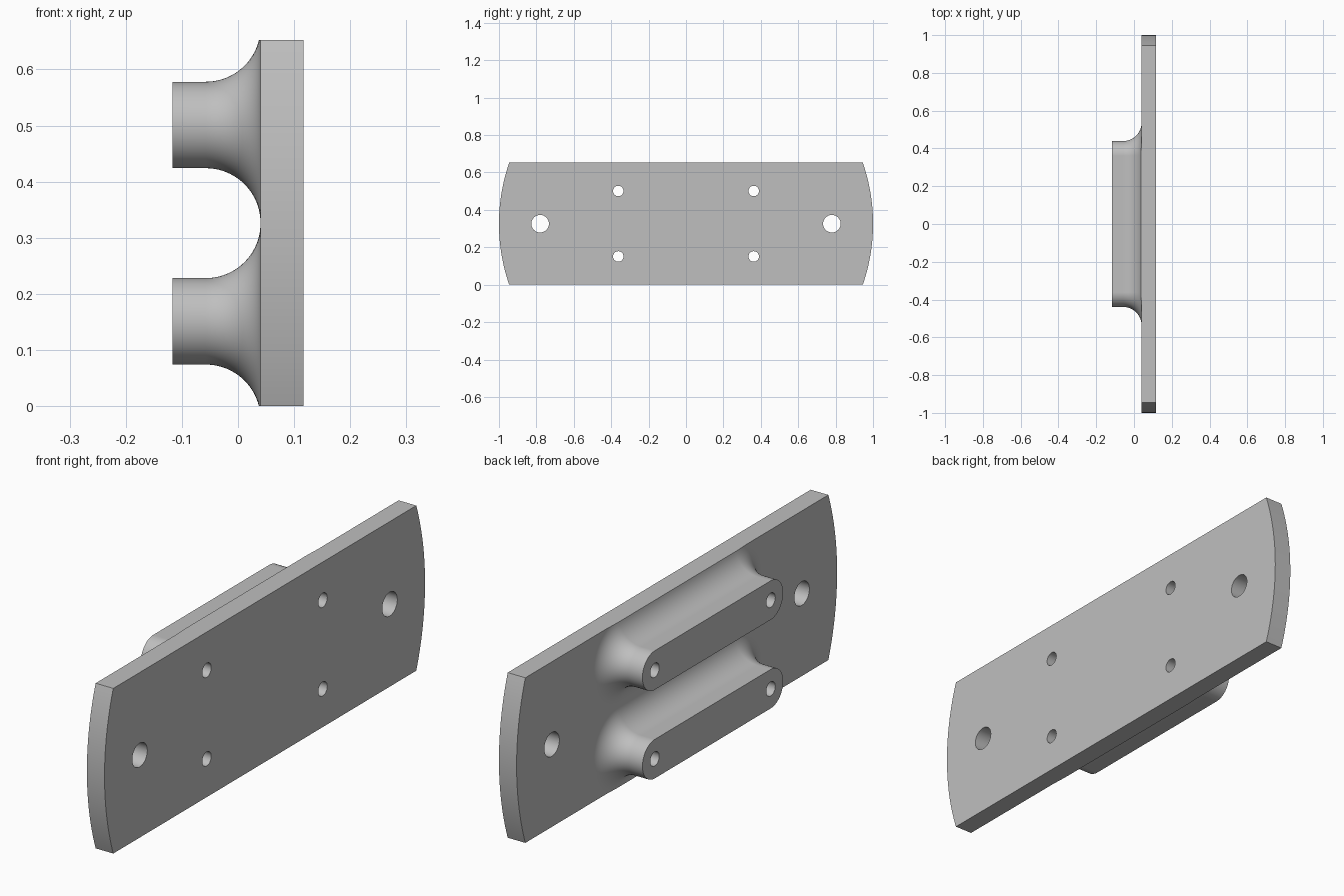
import bpy, bmesh
from math import sin, cos, pi, sqrt, radians
from mathutils import Matrix

HEIGHT = 0.652
MID = HEIGHT / 2
BACK, FACE, TIP = 0.117, 0.04, -0.117      # x of plate back, plate front, rail tip
RAIL_Z = (MID - 0.175, MID + 0.175)
RAIL_Y, RAIL_R, FILLET = 0.362, 0.077, 0.0975

cube = bpy.data.objects.get("Cube")
if cube:
    bpy.data.objects.remove(cube, do_unlink=True)

grey = bpy.data.materials.new("plain grey")
grey.use_nodes = True
grey.diffuse_color = (0.52, 0.52, 0.52, 1)
grey.node_tree.nodes["Principled BSDF"].inputs["Base Color"].default_value = grey.diffuse_color


def loft(name, rings):
    """Closed solid skinned through rings of (x, y, z) points."""
    bm = bmesh.new()
    loops = [[bm.verts.new(p) for p in ring] for ring in rings]
    for a, b in zip(loops, loops[1:]):
        for i in range(len(a)):
            j = (i + 1) % len(a)
            bm.faces.new((a[i], a[j], b[j], b[i]))
    bm.faces.new(loops[0])
    bm.faces.new(loops[-1])
    bmesh.ops.recalc_face_normals(bm, faces=bm.faces)
    return finish(name, bm)


def finish(name, bm):
    mesh = bpy.data.meshes.new(name)
    bm.to_mesh(mesh)
    bm.free()
    mesh.materials.append(grey)
    obj = bpy.data.objects.new(name, mesh)
    bpy.context.collection.objects.link(obj)
    return obj


def combine(target, tool, operation):
    """Apply a boolean and discard the tool."""
    tool.hide_render = True
    mod = target.modifiers.new(operation, 'BOOLEAN')
    mod.object, mod.operation, mod.solver = tool, operation, 'EXACT'
    bpy.context.view_layer.objects.active = target
    bpy.ops.object.modifier_apply(modifier=mod.name)
    bpy.data.objects.remove(tool, do_unlink=True)


def stadium(x, z, r, steps=32):
    """Slot outline with round ends, across the y direction."""
    pts = []
    for side in (1, -1):
        for i in range(steps + 1):
            a = pi * i / steps
            pts.append((x, side * (RAIL_Y + r * sin(a)), z + side * r * cos(a)))
    return pts


# Plate with ends rounded about its centre, left over-tall for trimming
def plate_outline(x, half=MID + 0.05, steps=40):
    pts = []
    for side in (1, -1):
        for i in range(steps + 1):
            h = side * half * (2 * i / steps - 1)
            pts.append((x, side * sqrt(1 - h * h), MID + h))
    return pts


plate = loft("mounting_plate", [plate_outline(FACE), plate_outline(BACK)])

# Two rails that flare into the plate with a concave fillet
for z in RAIL_Z:
    rings = [stadium(TIP, z, RAIL_R)]
    for i in range(21):
        a = pi / 2 * i / 20
        rings.append(stadium(FACE - FILLET * (1 - sin(a)), z,
                             RAIL_R + (FILLET - 0.0005) * (1 - cos(a))))
    rings.append(stadium(FACE + 0.03, z, RAIL_R + FILLET - 0.0005))
    combine(plate, loft("rail", rings), 'UNION')

# Trim the top and bottom edges flat
for z in (-0.5, HEIGHT + 0.5):
    bm = bmesh.new()
    bmesh.ops.create_cube(bm, size=1, matrix=Matrix.Translation((0, 0, z)) @ Matrix.Diagonal((1, 3, 1, 1)))
    combine(plate, finish("trim_block", bm), 'DIFFERENCE')

# Large end holes and small holes through the rails
holes = [(s * 0.78, MID, 0.047) for s in (1, -1)]
holes += [(s * RAIL_Y, z, 0.028) for s in (1, -1) for z in RAIL_Z]
for y, z, r in holes:
    bm = bmesh.new()
    bmesh.ops.create_cone(bm, cap_ends=True, segments=40, radius1=r, radius2=r, depth=1,
                          matrix=Matrix.Translation((0, y, z)) @ Matrix.Rotation(pi / 2, 4, 'Y'))
    combine(plate, finish("hole_cutter", bm), 'DIFFERENCE')

# Smooth curved surfaces, keep flats flat
bpy.ops.object.select_all(action='DESELECT')
plate.select_set(True)
bpy.context.view_layer.objects.active = plate
bpy.ops.object.shade_smooth_by_angle(angle=radians(30))
weighted = plate.modifiers.new("flat_normals", 'WEIGHTED_NORMAL')
weighted.keep_sharp = True
